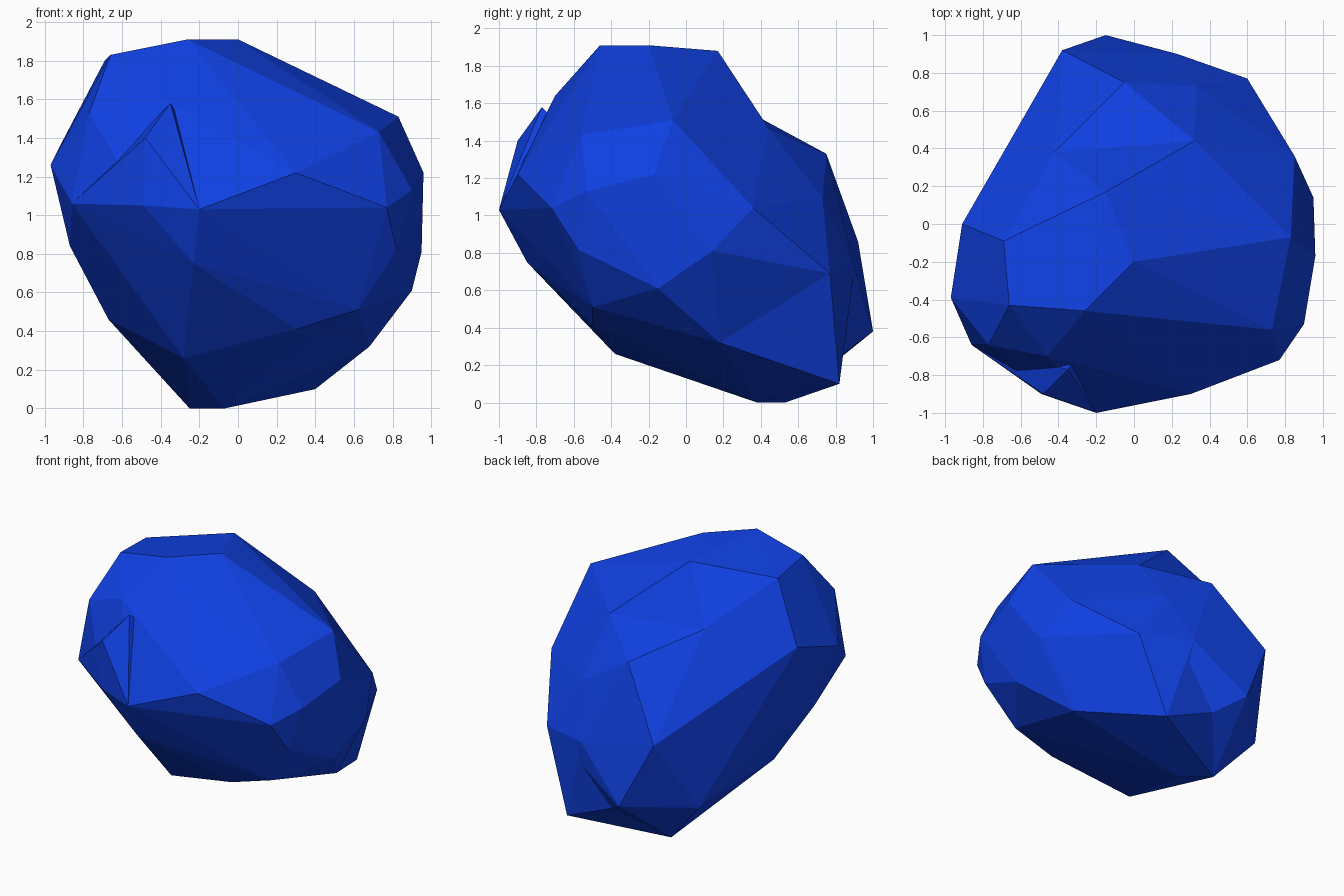
import bpy
import bmesh

# Remove the default cube only
default_cube = bpy.data.objects.get("Cube")
if default_cube:
    bpy.data.objects.remove(default_cube, do_unlink=True)

# One flat blue for the whole stone
BLUE = (0.005, 0.052, 0.76, 1.0)
blue_stone = bpy.data.materials.new("blue_stone")
blue_stone.use_nodes = True
blue_stone.diffuse_color = BLUE
shader = next(n for n in blue_stone.node_tree.nodes if n.type == "BSDF_PRINCIPLED")
shader.inputs["Base Color"].default_value = BLUE


def chiselled_lump(name, *corner_groups):
    """Wrap a tight faceted skin around the given corner points."""
    bm = bmesh.new()
    corners = {point for group in corner_groups for point in group}
    for point in sorted(corners):
        bm.verts.new(point)
    bmesh.ops.convex_hull(bm, input=list(bm.verts), use_existing_faces=False)
    loose = [v for v in bm.verts if not v.link_faces]
    bmesh.ops.delete(bm, geom=loose, context="VERTS")
    bmesh.ops.recalc_face_normals(bm, faces=list(bm.faces))
    mesh = bpy.data.meshes.new(name)
    bm.to_mesh(mesh)
    bm.free()
    mesh.materials.append(blue_stone)
    lump = bpy.data.objects.new(name, mesh)
    bpy.context.collection.objects.link(lump)
    return lump


# Flat top of the stone
crown = [(0, -.2, 1.91), (-.26, -.46, 1.91), (-.66, -.43, 1.83),
         (-.69, -.09, 1.8), (-.15, .17, 1.88), (-.46, -.7, 1.64)]

# Crease where the crown meets the lower back
crease = [(.32, .44, 1.47), (-.42, .38, 1.53)]

# Ring of corners around the shoulders
shoulder = [(.83, -.07, 1.51), (.73, -.56, 1.43), (.96, -.17, 1.22),
            (.9, -.53, 1.13), (.3, -.9, 1.22), (.85, .36, 1.04),
            (-.91, 0, 1.38), (-.97, -.39, 1.26), (-.77, -.64, 1.53)]

# Front ridge at the widest height
brow = [(-.2, -1, 1.03), (.77, -.72, 1.04), (-.49, -.9, 1.05), (-.86, -.64, 1.06)]

# Lower back slab
back = [(-.05, .75, 1.33), (.33, .73, 1.09), (-.38, .92, .86),
        (-.15, 1, .38), (-.52, .46, 1.15), (-.75, .21, .83), (-.54, .62, .33)]
back_edge = [(.6, .77, .69), (.23, .9, .72), (.02, .84, .26)]

# Tapering underside
belly = [(.95, .14, .81), (.9, -.15, .61), (.82, -.58, .82), (.62, -.5, .51),
         (.3, -.5, .41), (-.23, -.85, .75), (-.28, -.38, .26),
         (-.87, -.26, .84), (-.67, -.07, .46)]
base = [(.68, .18, .32), (-.25, .53, 0), (-.07, .38, 0)]

# Small projections, each rooted inside the stone
spur_tip = [(.4, .82, .1)]
nose_tip = [(-.48, -.9, 1.4), (-.35, -.77, 1.58)]
nose_root = [(-.1, -.4, 1.2)]

chiselled_lump("stone_body", crease, shoulder, brow, back, back_edge, belly, base)
chiselled_lump("stone_crown", crown, crease, shoulder, brow)
chiselled_lump("stone_spur", spur_tip, back_edge, base)
chiselled_lump("stone_nose", nose_tip, nose_root, [brow[0], brow[2], brow[3]])
